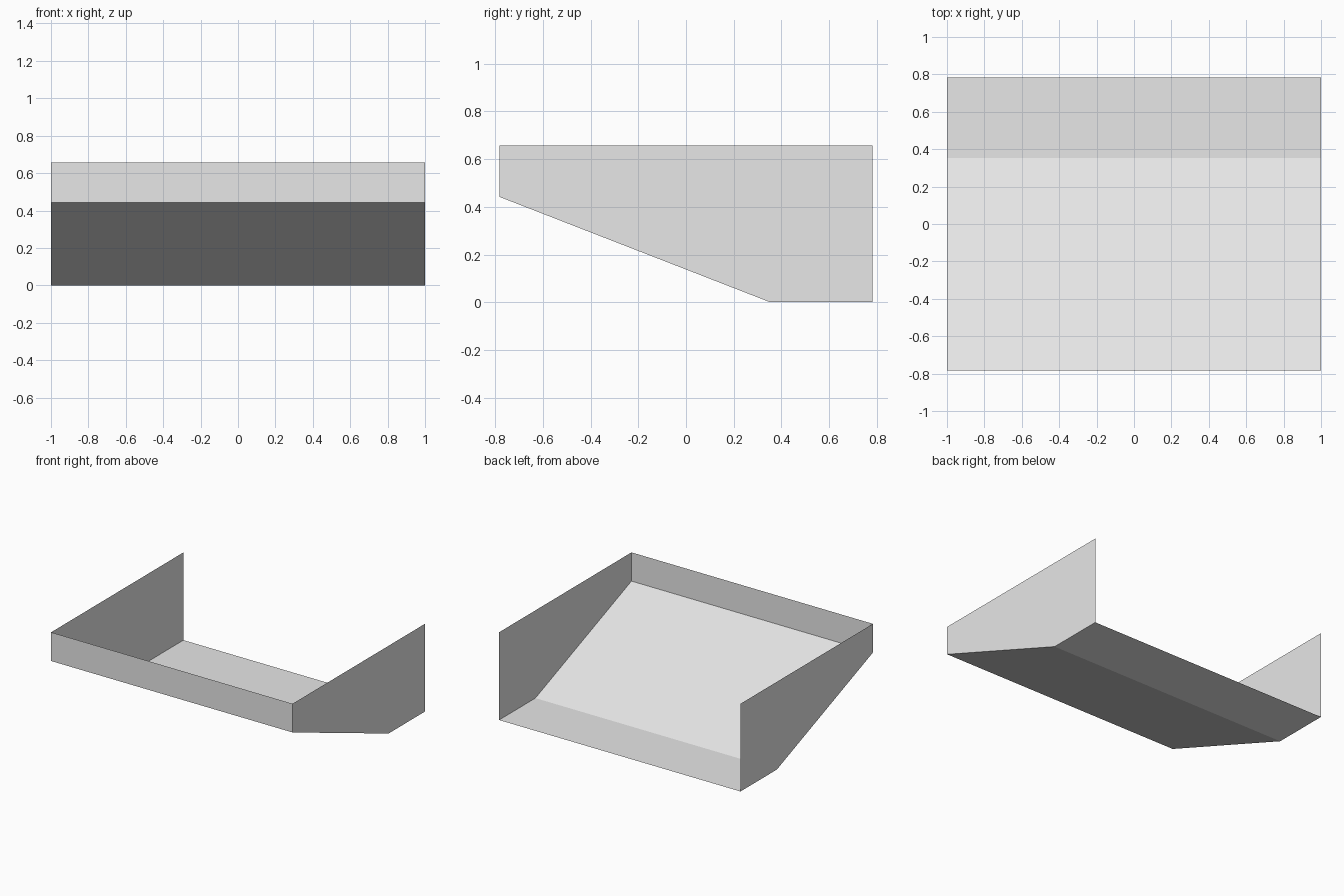
import bpy

if "Cube" in bpy.data.objects:
    bpy.data.objects.remove(bpy.data.objects["Cube"])

# Key dimensions of the open sheet tray
W = 1.0                    # half width
FRONT, BACK = -0.783, 0.783
BEND = 0.353               # where the flat floor turns into the ramp
LIP, TOP = 0.442, 0.657    # bottom and top of the front wall

grey = bpy.data.materials.new("light_grey")
grey.diffuse_color = (0.8, 0.8, 0.8, 1.0)
grey.use_nodes = True
grey.node_tree.nodes["Principled BSDF"].inputs["Base Color"].default_value = grey.diffuse_color


def sheet(name, points):
    """One flat thin panel from its outline."""
    mesh = bpy.data.meshes.new(name)
    mesh.from_pydata(points, [], [list(range(len(points)))])
    mesh.materials.append(grey)
    obj = bpy.data.objects.new(name, mesh)
    bpy.context.collection.objects.link(obj)


def strip(name, a, b):
    """Full-width panel between two (y, z) profile points."""
    sheet(name, [(-W, *a), (W, *a), (W, *b), (-W, *b)])


# Front wall, sloping ramp and flat floor; the back and top stay open
strip("front_wall", (FRONT, LIP), (FRONT, TOP))
strip("ramp", (BEND, 0), (FRONT, LIP))
strip("floor", (BACK, 0), (BEND, 0))

# Side walls follow the tray profile, facing outwards
profile = [(FRONT, TOP), (FRONT, LIP), (BEND, 0), (BACK, 0), (BACK, TOP)]
sheet("right_wall", [(W, y, z) for y, z in profile])
sheet("left_wall", [(-W, y, z) for y, z in reversed(profile)])
